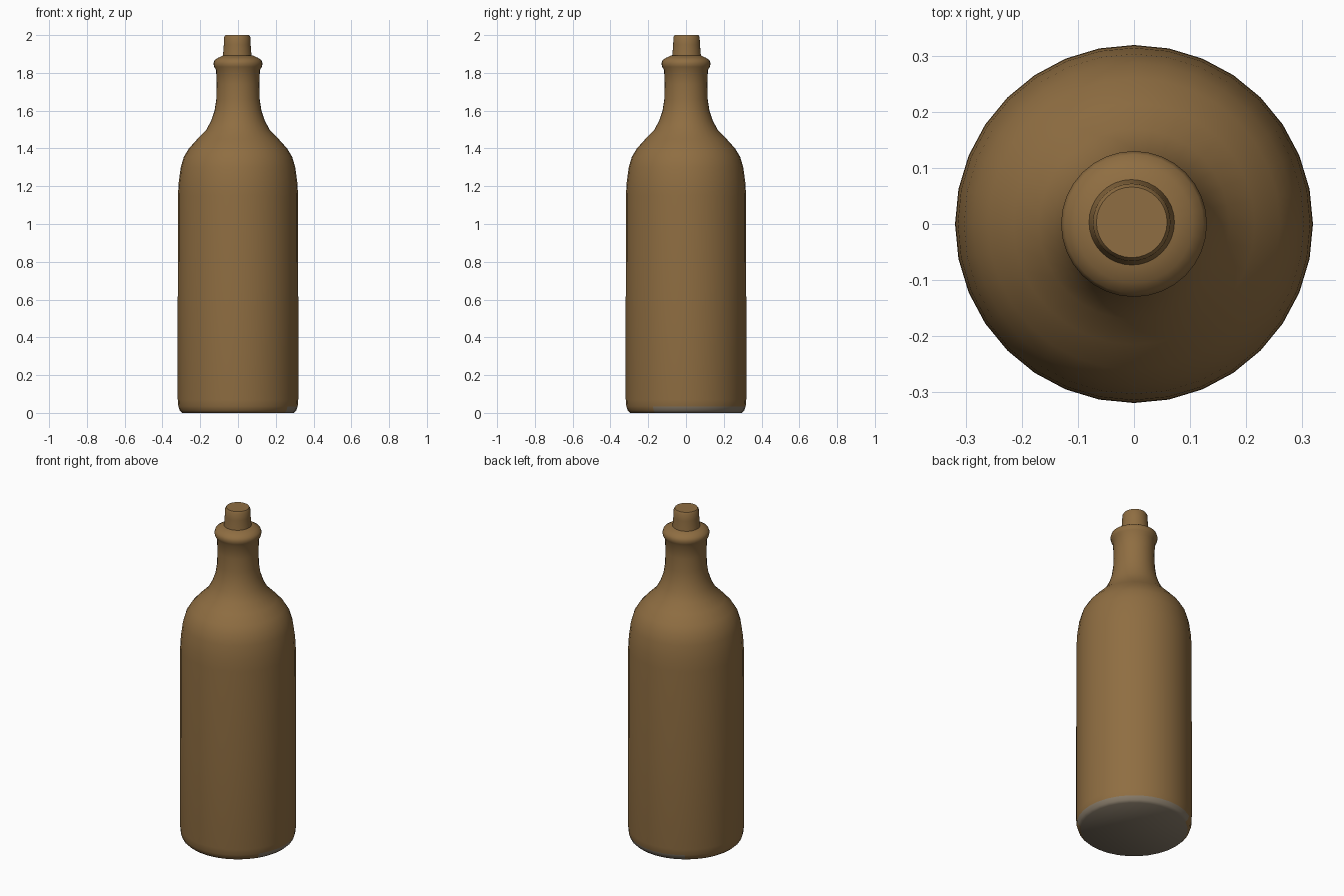
import bpy, bmesh, math

if "Cube" in bpy.data.objects:
    bpy.data.objects.remove(bpy.data.objects["Cube"])

SEGMENTS = 32


def material(name, rgb):
    m = bpy.data.materials.new(name)
    m.diffuse_color = (*rgb, 1)
    m.use_nodes = True
    m.node_tree.nodes["Principled BSDF"].inputs["Base Color"].default_value = m.diffuse_color
    return m


brown = material("brown glaze", (0.275, 0.155, 0.054))
grey = material("grey clay base", (0.24, 0.195, 0.14))


def lathe(name, profile, centre=(0, 0)):
    """Revolve (radius, height) points about z and cap both ends."""
    bm = bmesh.new()
    rings = []
    for r, z in profile:
        rings.append([bm.verts.new((centre[0] + r * math.cos(2 * math.pi * i / SEGMENTS),
                                    centre[1] + r * math.sin(2 * math.pi * i / SEGMENTS), z))
                      for i in range(SEGMENTS)])
    for a, b in zip(rings, rings[1:]):
        for i in range(SEGMENTS):
            j = (i + 1) % SEGMENTS
            bm.faces.new((a[i], a[j], b[j], b[i]))
    bm.faces.new(rings[0][::-1])
    bm.faces.new(rings[-1])
    me = bpy.data.meshes.new(name)
    bm.to_mesh(me)
    bm.free()
    ob = bpy.data.objects.new(name, me)
    bpy.context.collection.objects.link(ob)
    me.materials.append(brown)
    bpy.context.view_layer.objects.active = ob
    ob.select_set(True)
    bpy.ops.object.shade_smooth_by_angle(angle=math.radians(48))
    ob.select_set(False)
    return ob


# Body, shoulder, neck and rolled lip
bottle = lathe("bottle", [
    (0.295, 0.0), (0.308, 0.012), (0.316, 0.035), (0.319, 0.07),
    (0.319, 0.6), (0.318, 1.15), (0.314, 1.22), (0.303, 1.30),
    (0.287, 1.355), (0.26, 1.40), (0.215, 1.45), (0.17, 1.495),
    (0.143, 1.545), (0.124, 1.60), (0.115, 1.66), (0.113, 1.74),
    (0.116, 1.815), (0.126, 1.832), (0.130, 1.85), (0.124, 1.868),
    (0.105, 1.88), (0.078, 1.893)])

# Unglazed underside, with the glaze stopping higher on the back right
bottle.data.materials.append(grey)
for p in bottle.data.polygons:
    c = p.center
    if p.normal.z < -0.9 or (c.z < 0.03 and c.x + c.y > 0.1):
        p.material_index = 1

# Slightly tapered stopper
lathe("stopper", [(0.079, 1.87), (0.074, 1.91), (0.071, 1.95),
                  (0.069, 1.99), (0.063, 2.0)], (-0.004, 0.003))
